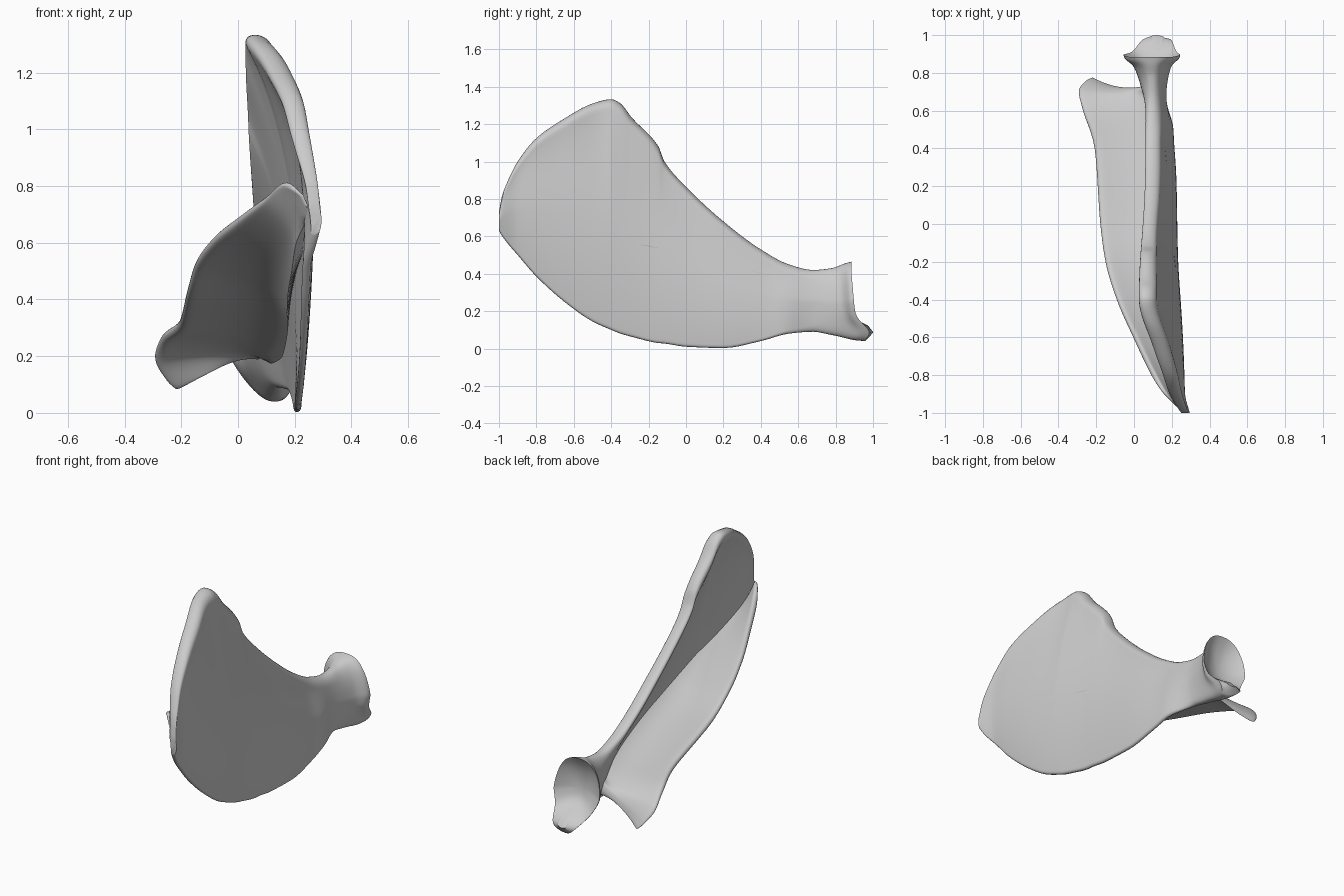
import bpy, math
from mathutils import Vector

if "Cube" in bpy.data.objects:
    bpy.data.objects.remove(bpy.data.objects["Cube"])


def spline(rows, t):
    """Smooth, non-overshooting interpolation of table rows keyed by column 0."""
    t = min(max(t, rows[0][0]), rows[-1][0])
    i = next(k for k in range(len(rows) - 1) if t <= rows[k + 1][0])

    def slope(k, c):
        if k == 0 or k == len(rows) - 1:
            a, b = (rows[0], rows[1]) if k == 0 else (rows[-2], rows[-1])
            return (b[c] - a[c]) / (b[0] - a[0])
        d0 = (rows[k][c] - rows[k - 1][c]) / (rows[k][0] - rows[k - 1][0])
        d1 = (rows[k + 1][c] - rows[k][c]) / (rows[k + 1][0] - rows[k][0])
        return 2 * d0 * d1 / (d0 + d1) if d0 * d1 > 0 else 0

    a, b = rows[i], rows[i + 1]
    w = b[0] - a[0]
    s = (t - a[0]) / w
    return [(2*s**3 - 3*s*s + 1) * a[c] + (3*s*s - 2*s**3) * b[c]
            + (s**3 - 2*s*s + s) * w * slope(i, c) + (s**3 - s*s) * w * slope(i + 1, c)
            for c in range(1, len(a))]


def samples(rows, n):
    out = [a[0] + (b[0] - a[0]) * k / n for a, b in zip(rows, rows[1:]) for k in range(n)]
    return out + [rows[-1][0]]


def loft(name, rings):
    """Skin a list of closed rings and close both ends."""
    n = len(rings[0])
    verts = [v for r in rings for v in r]
    faces = [(i*n + j, i*n + (j + 1) % n, (i + 1)*n + (j + 1) % n, (i + 1)*n + j)
             for i in range(len(rings) - 1) for j in range(n)]
    faces += [tuple(range(n))[::-1], tuple(range(len(verts) - n, len(verts)))]
    me = bpy.data.meshes.new(name)
    me.from_pydata(verts, [], faces)
    ob = bpy.data.objects.new(name, me)
    bpy.context.collection.objects.link(ob)
    bpy.ops.object.select_all(action='DESELECT')
    ob.select_set(True)
    bpy.context.view_layer.objects.active = ob
    bpy.ops.object.mode_set(mode='EDIT')
    bpy.ops.mesh.select_all(action='SELECT')
    bpy.ops.mesh.normals_make_consistent(inside=False)
    bpy.ops.object.mode_set(mode='OBJECT')
    bpy.ops.object.shade_smooth_by_angle(angle=math.radians(60))
    return ob


# Blade side outline: y, lower z, upper z
outline = [(-1, .63, .73), (-.985, .605, .81), (-.96, .57, .88), (-.9, .5, 1.0), (-.8, .385, 1.125),
           (-.65, .25, 1.23), (-.5, .145, 1.31), (-.4, .1, 1.333), (-.35, .08, 1.31),
           (-.29, .063, 1.235), (-.15, .03, 1.085), (-.115, .027, 1.0), (0, .01, .865),
           (.2, .003, .68), (.4, .04, .53), (.55, .08, .45), (.68, .09, .42),
           (.78, .068, .43), (.85, .045, .455), (.885, .04, .465)]
# Blade bend: y, x at lower edge, middle, upper edge
bend = [(-1, .27, .275, .265), (-.9, .24, .25, .215), (-.8, .235, .245, .185), (-.65, .23, .235, .135),
        (-.4, .22, .21, .06), (-.15, .212, .195, .065), (.2, .208, .19, .085),
        (.5, .195, .16, .09), (.7, .14, .11, .095), (.885, .13, .095, .09)]
# Half thickness: y, lower edge, middle, upper edge
thick = [(-1, .015, .02, .02), (-.9, .014, .02, .042), (-.6, .012, .018, .055),
         (-.3, .012, .016, .055), (-.05, .012, .016, .045), (.4, .012, .022, .055),
         (.6, .02, .045, .055), (.74, .05, .07, .06), (.83, .075, .1, .09),
         (.87, .09, .145, .14), (.885, .09, .15, .15)]
N = 40


def tubercle(x, y, z):
    grow = max(0, (y - .7) / .185) ** 2
    bump = .115 * math.exp(-((z - .1) / .06) ** 2 - ((x - .12) / .1) ** 2)
    return grow * (bump + .035 * max(0, 1 - z / .4))


def blade_ring(y):
    zb, zt = spline(outline, y)
    xb, xm, xt = spline(bend, y)
    hb, hm, ht = spline(thick, y)
    # keep the small notch in the upper border from creasing the whole blade
    zs = 1.333 - .468 * (y + .4) / .4 if -.4 < y < 0 else zt
    oval = min(1, max(0, (y - .5) / .25))
    ring = []
    for k in range(2 * N):
        th = math.pi * k / N
        u = (1 - math.cos(th)) / 2
        c = xb * (1 - u) * (1 - 2*u) + 4 * xm * u * (1 - u) + xt * u * (2*u - 1)
        h = hb + (hm - hb) * 2*u if u < .5 else hm + (ht - hm) * (2*u - 1) ** 4
        # rounded edge on the thin blade, oval section at the neck
        d = min(1, min(u / hb, (1 - u) / (.9 * ht)) * (zt - zb))
        f = (1 - oval) * math.sqrt(max(0, 1 - (1 - d) ** 2)) + oval * abs(math.sin(th)) ** .8
        x = c + (f * h if k < N else -f * h)
        z = zb + (zs - zb) * u + (zt - zs) * u ** 8
        ring.append(Vector((x, y, z)))
    return ring


rings = [blade_ring(y) for y in samples(outline, 5)]
# Hollow joint socket at the front end, then the tubercle below it
rim, centre = rings[-1], Vector((.1, .885, .27))
for s in (.96, .9, .8, .65, .5, .35, .2, .05):
    rings.append([centre.lerp(v, s) - Vector((0, .06 * (1 - s*s), 0)) for v in rim])
for i, r in enumerate(rings):
    for v in r:
        v.y += tubercle(v.x, v.y if i < len(rings) - 8 else .885, v.z)
loft("shoulder_blade", rings)

# Spine flange: station, root xyz on the blade, free ridge xyz
spine = [(0, .262, -.97, .69, .225, -.965, .77), (1, .24, -.9, .67, .165, -.9, .81),
         (2, .23, -.8, .62, .1, -.8, .76), (3, .22, -.6, .55, .0, -.6, .685),
         (4, .205, -.4, .5, -.09, -.4, .61), (5, .195, -.2, .45, -.15, -.2, .525),
         (6, .185, 0, .4, -.178, 0, .43), (7, .16, .4, .3, -.208, .4, .315),
         (8, .12, .58, .255, -.27, .6, .262), (9, .1, .67, .24, -.292, .7, .195),
         (10, .08, .715, .238, -.25, .76, .115), (10.5, .075, .735, .235, -.22, .775, .085)]
M = 24
rings = []
for t in samples(spine, 5):
    r = spline(spine, t)
    root, ridge = Vector(r[:3]), Vector(r[3:])
    along = (ridge - root).normalized()
    normal = Vector((0, 1, 0)).cross(along).normalized()
    end = math.sqrt(max(.08, 1 - max(0, (t - 9.8) / .7) ** 2))     # round the front edge
    fillet = .09 * min(1, max(0, (t - 1) / 4)) * end * min(1, .5 + max(0, 9 - t) / 4)
    bow = -.03 * max(0, (t - 9) / 1.5)
    ring = []
    for side in (1, -1):
        for k in range(M + 1):
            v = math.sin(math.pi / 2 * (k if side == 1 else M - k) / M)
            h = fillet * (1 - v) ** 5 + (.013 + .012 * v ** 5) * end
            h *= max(.02, 1 - v ** 24) ** .5 * min(1, .2 + t * .4)
            h *= min(1, .25 + 6 * v + max(0, t - 1))
            ring.append(root.lerp(ridge, v) + normal * h * side
                        + Vector((0, bow * 4 * v * (1 - v), 0)))
    rings.append(ring)
loft("spine_ridge", rings)
